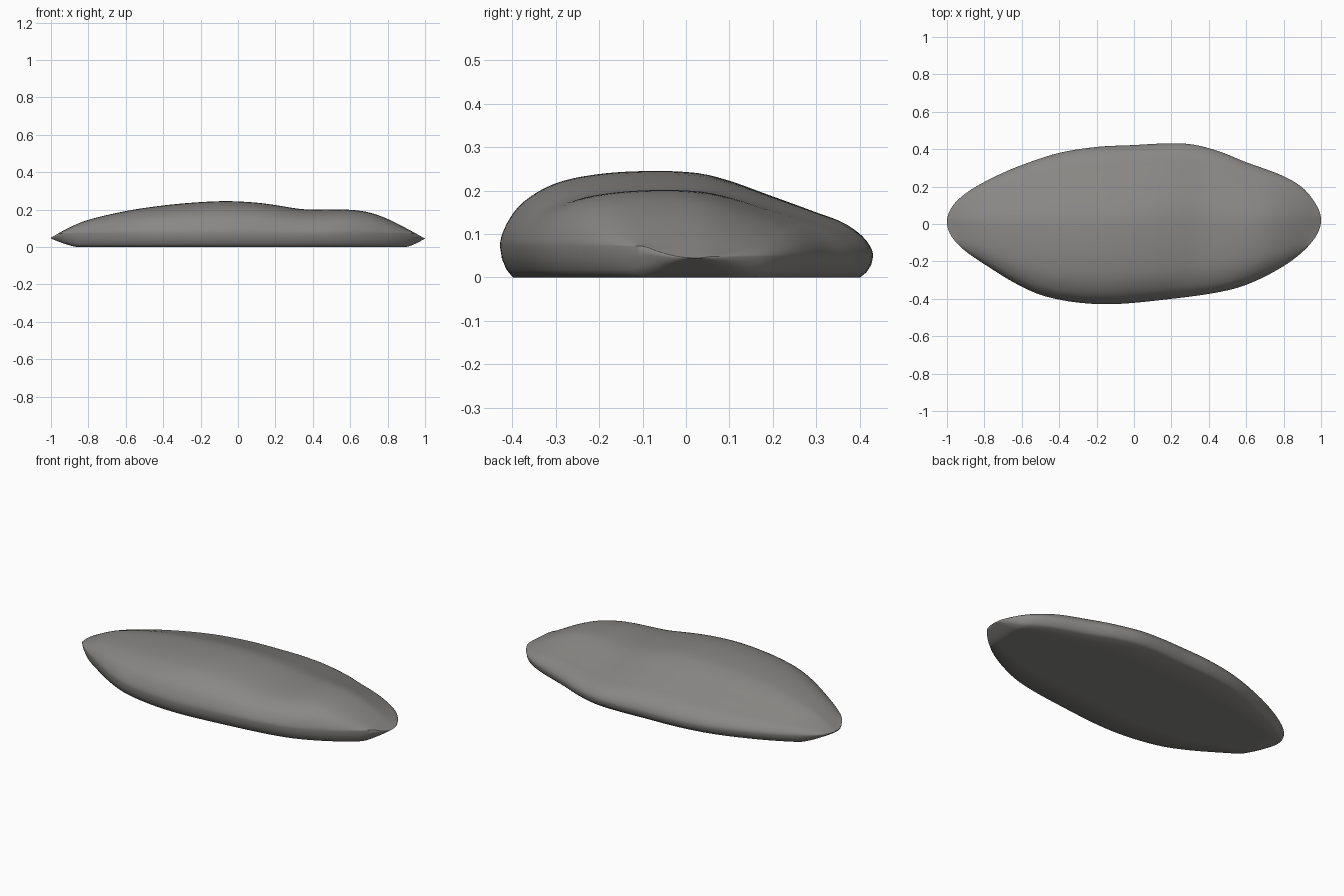
import bpy, bmesh, math

if "Cube" in bpy.data.objects:
    bpy.data.objects.remove(bpy.data.objects["Cube"])

# Silhouettes read along x: (x, value)
BACK = [(-1, .01), (-.95, .12), (-.8, .225), (-.6, .315), (-.4, .38), (-.2, .412), (0, .422),
        (.15, .43), (.3, .427), (.45, .39), (.6, .33), (.8, .255), (.9, .195), (.97, .11), (1, .02)]
FRONT = [(-1, .01), (-.95, -.1), (-.8, -.215), (-.6, -.335), (-.48, -.385), (-.3, -.42), (-.1, -.428),
         (.2, -.4), (.45, -.365), (.6, -.325), (.8, -.225), (.9, -.15), (.97, -.07), (1, .02)]
CREST = [(-1, .05), (-.9, .105), (-.8, .145), (-.6, .192), (-.4, .222), (-.2, .24), (-.05, .245), (.1, .237),
         (.2, .224), (.35, .202), (.58, .2), (.7, .185), (.8, .15), (.9, .1), (1, .045)]
# Height across the stone, front rim (-1) to back rim (1), as a share of the crest
ACROSS = [(-1, 0), (-.985, .18), (-.95, .36), (-.88, .58), (-.7, .84), (-.47, .96), (-.19, 1), (.07, .975),
          (.23, .89), (.47, .7), (.7, .52), (.84, .41), (.93, .28), (.985, .13), (1, 0)]


def smooth(table, x, warp=lambda v: v):
    """Cubic interpolation through the table; warp rounds the ends."""
    p = [(warp(a), b) for a, b in table]
    x = min(max(warp(x), p[0][0]), p[-1][0])
    n = len(p)
    slope = [(p[min(i + 1, n - 1)][1] - p[max(i - 1, 0)][1]) /
             (p[min(i + 1, n - 1)][0] - p[max(i - 1, 0)][0]) for i in range(n)]
    i = next(k for k in range(n - 1) if x <= p[k + 1][0])
    h = p[i + 1][0] - p[i][0]
    t = (x - p[i][0]) / h
    return ((2*t**3 - 3*t*t + 1) * p[i][1] + (t**3 - 2*t*t + t) * h * slope[i]
            + (3*t*t - 2*t**3) * p[i + 1][1] + (t**3 - t*t) * h * slope[i + 1])


def angle(x):
    return math.acos(max(-1, min(1, -x)))


def section(x, steps=48):
    """One closed cross-section of the stone at x."""
    y0, y1 = smooth(FRONT, x, angle), smooth(BACK, x, angle)
    crest = smooth(CREST, x)
    mid, half = (y0 + y1) / 2, (y1 - y0) / 2
    end = max(0, (abs(x) - (.86 if x < 0 else .9)) / (.14 if x < 0 else .1))
    floor = .045 * end ** 1.3
    ring = []
    for k in range(steps + 1):
        t = -math.cos(math.pi * k / steps)
        rim = min(.06 - .012 * t, crest)
        ring.append((x, mid + half * t, rim + (crest - rim) * smooth(ACROSS, t, lambda v: angle(v))))
    # rounded lower edge, then the flat underside
    rims = (ring[0][2], ring[-1][2])
    inset = min(.03, half * .3)
    edge = [(.15, .6), (.5, .25), (1, 0)]
    for a, b in edge:
        ring.append((x, y1 - inset * a, floor + (max(rims[1], floor) - floor) * b))
    for s in (.6, .2, -.2, -.6):
        ring.append((x, mid + (half - inset) * s, floor))
    for a, b in reversed(edge):
        ring.append((x, y0 + inset * a, floor + (max(rims[0], floor) - floor) * b))
    return ring


# Loft the stone through its sections
bm = bmesh.new()
N = 96
rings = [[bm.verts.new(c) for c in section(-math.cos(math.pi * i / N))] for i in range(N + 1)]
for a, b in zip(rings, rings[1:]):
    for k in range(len(a)):
        j = (k + 1) % len(a)
        bm.faces.new((a[k], a[j], b[j], b[k]))
bm.faces.new(rings[0])
bm.faces.new(rings[-1])
bmesh.ops.remove_doubles(bm, verts=bm.verts, dist=.0004)
bmesh.ops.recalc_face_normals(bm, faces=bm.faces)
mesh = bpy.data.meshes.new("flat_stone")
bm.to_mesh(mesh)
bm.free()
stone = bpy.data.objects.new("flat_stone", mesh)
bpy.context.collection.objects.link(stone)

# Plain grey stone
grey = bpy.data.materials.new("stone grey")
grey.diffuse_color = (.25, .245, .235, 1)
grey.use_nodes = True
grey.node_tree.nodes["Principled BSDF"].inputs["Base Color"].default_value = grey.diffuse_color
mesh.materials.append(grey)
for f in mesh.polygons:
    f.use_smooth = True
